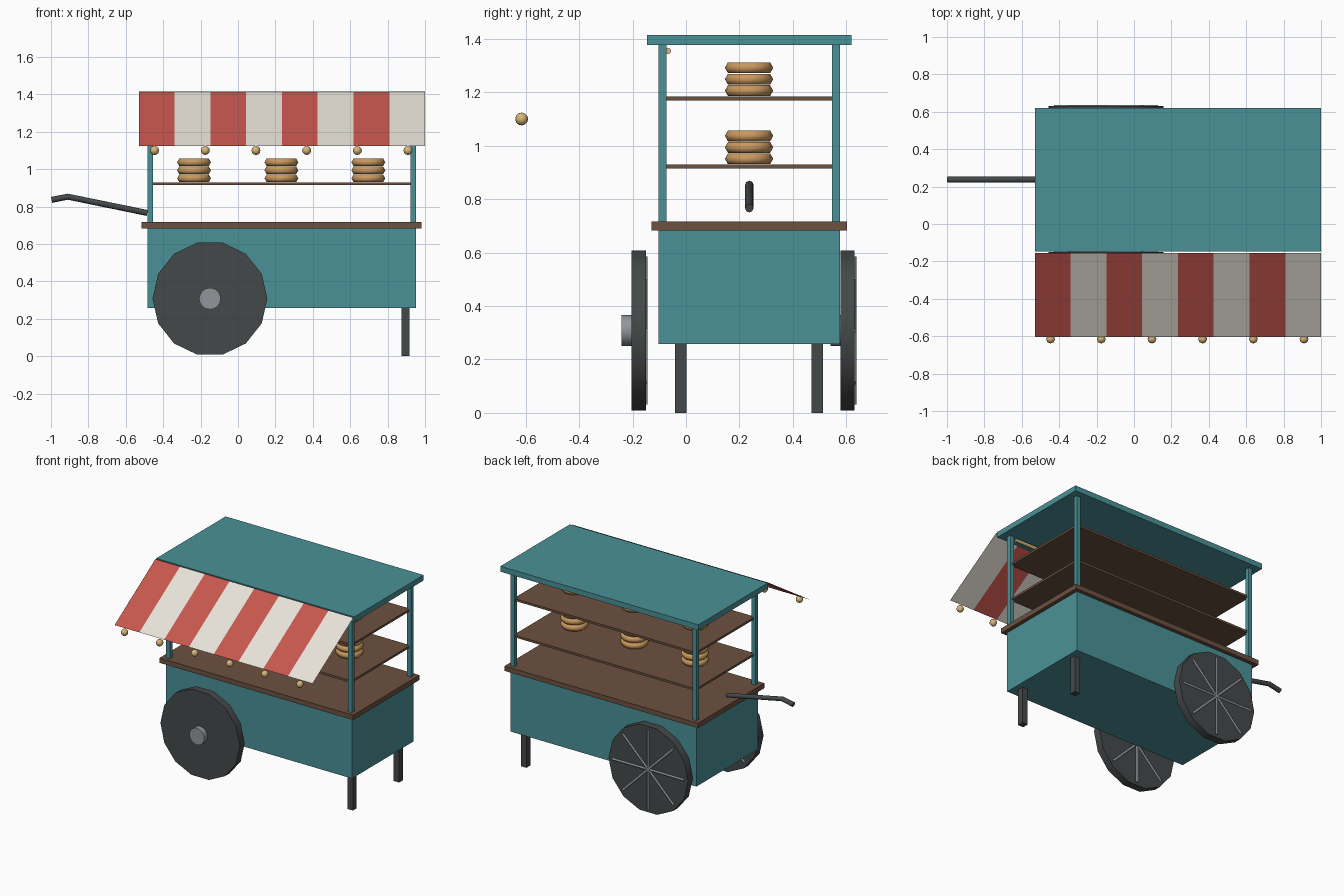
import bpy, bmesh, math
from mathutils import Matrix

old = bpy.data.objects.get("Cube")
if old:
    bpy.data.objects.remove(old, do_unlink=True)


def linear(c):
    c /= 255
    return c / 12.92 if c <= 0.04045 else ((c + 0.055) / 1.055) ** 2.4


def material(name, *rgb):
    color = [linear(c) for c in rgb] + [1]
    m = bpy.data.materials.new(name)
    m.use_nodes = True
    m.diffuse_color = color
    bsdf = next(n for n in m.node_tree.nodes if n.type == 'BSDF_PRINCIPLED')
    bsdf.inputs["Base Color"].default_value = color
    return m


teal = material("teal paint", 74, 145, 151)
wood = material("brown wood", 108, 81, 64)
charcoal = material("charcoal", 69, 73, 74)
metal = material("grey metal", 146, 149, 156)
red = material("awning red", 199, 87, 78)
cream = material("awning cream", 232, 227, 217)
crust = material("bread crust", 202, 153, 94)
glow = material("warm bulb", 218, 182, 122)


def finish(name, bm, *mats, smooth=None):
    mesh = bpy.data.meshes.new(name)
    bm.to_mesh(mesh)
    bm.free()
    for m in mats:
        mesh.materials.append(m)
    obj = bpy.data.objects.new(name, mesh)
    bpy.context.collection.objects.link(obj)
    if smooth:
        bpy.ops.object.select_all(action='DESELECT')
        obj.select_set(True)
        bpy.context.view_layer.objects.active = obj
        bpy.ops.object.shade_smooth_by_angle(angle=math.radians(smooth))
    return obj


def box(name, mat, x, y, z):
    """Box spanning the given (low, high) ranges."""
    bm = bmesh.new()
    bmesh.ops.create_cube(bm, size=1)
    for v in bm.verts:
        for i, (lo, hi) in enumerate((x, y, z)):
            v.co[i] = lo if v.co[i] < 0 else hi
    return finish(name, bm, mat)


def cylinder(name, mat, sides, radius, depth, matrix, smooth=30):
    bm = bmesh.new()
    bmesh.ops.create_cone(bm, cap_ends=True, segments=sides, radius1=radius,
                          radius2=radius, depth=depth, matrix=matrix)
    return finish(name, bm, mat, smooth=smooth)


def ring(name, mat, major, minor, sides, section, location):
    """Torus swept from a small polygon."""
    bm = bmesh.new()
    grid = []
    for i in range(sides):
        a = math.tau * i / sides
        row = []
        for j in range(section):
            b = math.tau * j / section
            r = major + minor * math.cos(b)
            row.append(bm.verts.new((r * math.cos(a), r * math.sin(a), minor * math.sin(b))))
        grid.append(row)
    for i in range(sides):
        nxt = grid[(i + 1) % sides]
        for j in range(section):
            k = (j + 1) % section
            bm.faces.new((grid[i][j], nxt[j], nxt[k], grid[i][k]))
    bmesh.ops.translate(bm, verts=bm.verts, vec=location)
    return finish(name, bm, mat, smooth=80)


# Cart body, counter and roof
box("cart_body", teal, (-0.485, 0.953), (-0.103, 0.577), (0.257, 0.683))
box("counter", wood, (-0.515, 0.98), (-0.13, 0.603), (0.683, 0.717))
box("roof", teal, (-0.53, 1), (-0.146, 0.62), (1.377, 1.415))

# Posts and legs
for side, y in (("front", -0.103), ("back", 0.547)):
    for end, x in (("right", -0.485), ("left", 0.923)):
        box(f"{side}_{end}_post", teal, (x, x + 0.03), (y, y + 0.03), (0.717, 1.377))
for side, y in (("front", -0.041), ("back", 0.47)):
    box(f"{side}_leg", charcoal, (0.874, 0.916), (y, y + 0.043), (0, 0.257))

# Shelves with stacked bread rings
for level, z in (("lower", 0.915), ("upper", 1.17)):
    box(f"{level}_shelf", wood, (-0.47, 0.938), (-0.088, 0.562), (z, z + 0.015))
    for x in (-0.235, 0.232, 0.697):
        for n in range(3):
            ring(f"{level}_bread_ring", crust, 0.067, 0.0235, 16, 6,
                 (x, 0.236, z + 0.036 + 0.043 * n))

# Wheels: disc, hub on the -y side and spokes on the +y side
for side, y in (("front", -0.177), ("back", 0.604)):
    axle = Matrix.Translation((-0.15, y, 0.308)) @ Matrix.Rotation(math.pi / 2, 4, 'X')
    turn = Matrix.Rotation(math.pi / 14, 4, 'Z')
    cylinder(f"{side}_wheel", charcoal, 14, 0.307, 0.053, axle @ turn)
    cylinder(f"{side}_wheel_hub", metal, 16, 0.058, 0.075,
             axle @ Matrix.Translation((0, 0, 0.026)))
    for n in range(4):
        spoke = (Matrix.Translation((-0.15, y + 0.025, 0.308))
                 @ Matrix.Rotation(n * math.pi / 4, 4, 'Y'))
        cylinder(f"{side}_wheel_spoke", metal, 6, 0.0085, 0.555, spoke, 65)

# Striped awning cloth
bm = bmesh.new()
stripes = 8
edges = []
for i in range(stripes + 1):
    x = -0.53 + 1.53 * i / stripes
    edges.append((bm.verts.new((x, -0.605, 1.124)), bm.verts.new((x, -0.155, 1.413))))
for i in range(stripes):
    (a, b), (c, d) = edges[i], edges[i + 1]
    bm.faces.new((a, c, d, b)).material_index = i % 2
finish("awning", bm, red, cream)

# Bulbs under the awning edge and the light bar behind it
for n in range(6):
    bm = bmesh.new()
    bmesh.ops.create_uvsphere(bm, u_segments=8, v_segments=6, radius=0.024,
                              matrix=Matrix.Translation((-0.446 + 0.271 * n, -0.615, 1.1)))
    finish("bulb", bm, glow, smooth=80)
cylinder("light_bar", glow, 8, 0.012, 1.356,
         Matrix.Translation((0.232, -0.068, 1.355)) @ Matrix.Rotation(math.pi / 2, 4, 'Y'), 50)

# Bent push handle
curve = bpy.data.curves.new("push_handle", 'CURVE')
curve.dimensions = '3D'
curve.bevel_depth = 0.016
curve.bevel_resolution = 2
curve.use_fill_caps = True
spline = curve.splines.new('POLY')
path = ((-0.485, 0.766), (-0.91, 0.853), (-0.997, 0.836))
spline.points.add(len(path) - 1)
for p, (x, z) in zip(spline.points, path):
    p.co = (x, 0.237, z, 1)
curve.materials.append(charcoal)
handle = bpy.data.objects.new("push_handle", curve)
bpy.context.collection.objects.link(handle)
